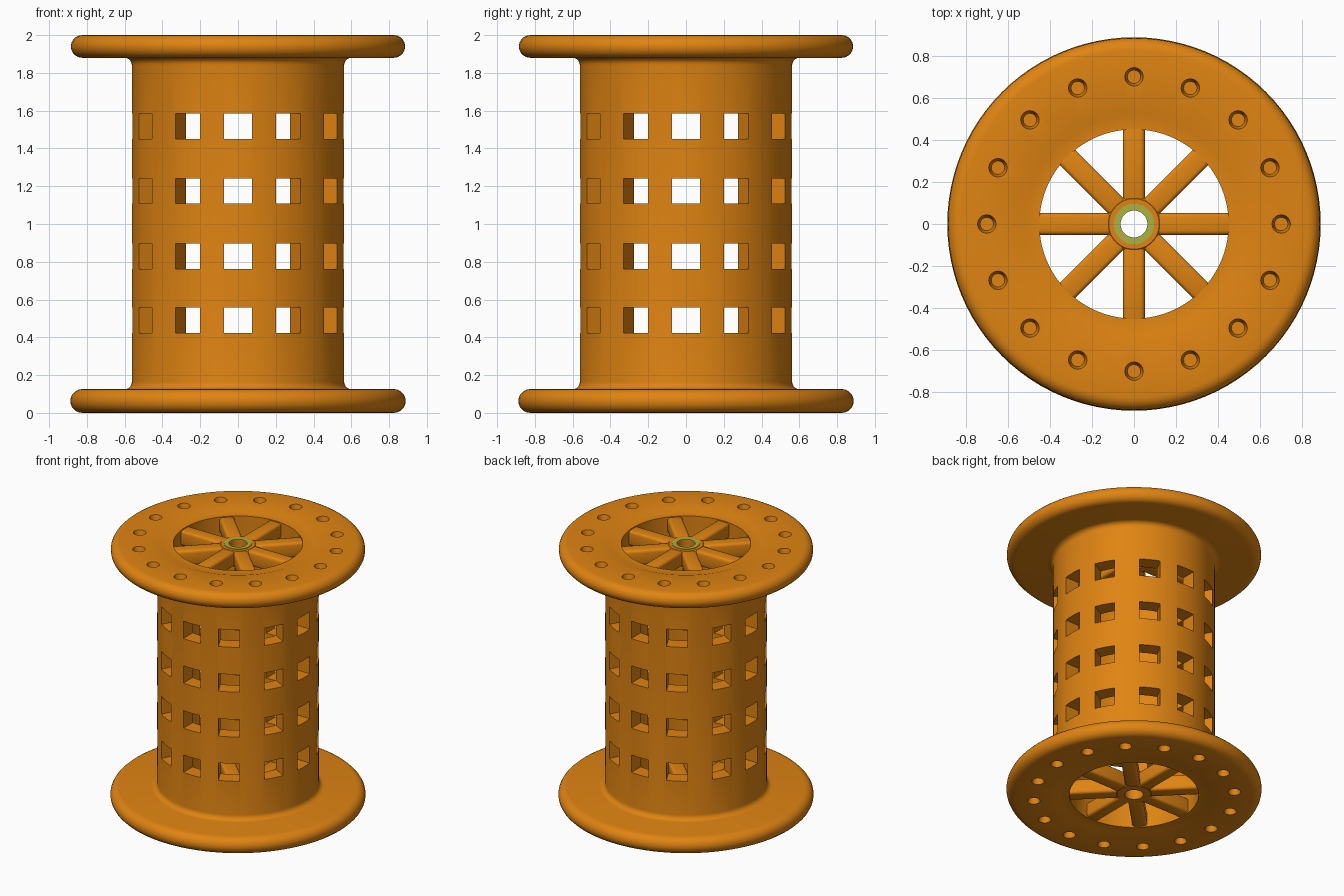
import bpy, bmesh, math
from mathutils import Matrix, Vector

if "Cube" in bpy.data.objects:
    bpy.data.objects.remove(bpy.data.objects["Cube"])


def material(name, rgb):
    m = bpy.data.materials.new(name)
    m.diffuse_color = (*rgb, 1)
    m.use_nodes = True
    m.node_tree.nodes["Principled BSDF"].inputs["Base Color"].default_value = m.diffuse_color
    return m


ORANGE = material("orange", (0.74, 0.23, 0.006))
OLIVE = material("olive green", (0.42, 0.44, 0.05))


def to_object(name, bm, mat):
    bmesh.ops.recalc_face_normals(bm, faces=bm.faces)
    me = bpy.data.meshes.new(name)
    bm.to_mesh(me)
    bm.free()
    ob = bpy.data.objects.new(name, me)
    bpy.context.collection.objects.link(ob)
    me.materials.append(mat)
    return ob


def lathe(name, profile, mat, n=96):
    """Revolve a closed (radius, z) profile around z."""
    bm = bmesh.new()
    rings = [[bm.verts.new((r * math.cos(2 * math.pi * i / n), r * math.sin(2 * math.pi * i / n), z))
              for r, z in profile] for i in range(n)]
    k = len(profile)
    for i in range(n):
        a, b = rings[i], rings[(i + 1) % n]
        for j in range(k):
            bm.faces.new((a[j], b[j], b[(j + 1) % k], a[(j + 1) % k]))
    return to_object(name, bm, mat)


def arc(cr, cz, rad, a0, a1, steps):
    return [(cr + rad * math.cos(math.radians(a0 + (a1 - a0) * i / steps)),
             cz + rad * math.sin(math.radians(a0 + (a1 - a0) * i / steps))) for i in range(steps + 1)]


def smooth(ob, angle=35):
    bpy.ops.object.select_all(action='DESELECT')
    ob.select_set(True)
    bpy.context.view_layer.objects.active = ob
    bpy.ops.object.shade_smooth_by_angle(angle=math.radians(angle))


# spool body: two rounded flanges and the hollow barrel as one profile
profile = [(0.45, 0.012), (0.515, 0.012), (0.55, 0.0)]
profile += arc(0.825, 0.063, 0.063, -90, 90, 10)
profile += arc(0.60, 0.164, 0.038, 270, 180, 5)
profile += arc(0.60, 1.842, 0.038, 180, 90, 5)
profile += arc(0.825, 1.94, 0.06, -90, 90, 10)
profile += [(0.55, 2.0), (0.515, 1.988), (0.45, 1.988)]
body = lathe("spool_body", profile, ORANGE)

# cutters: barrel windows and flange dimples
bm = bmesh.new()
for quarter in range(4):
    for offset in (0, 28.5, 61.5):
        rot = Matrix.Rotation(math.radians(90 * quarter + offset), 4, 'Z')
        for z in (0.49, 0.83, 1.175, 1.518):
            bmesh.ops.create_cube(bm, size=1, matrix=rot @ Matrix.Translation((0.5, 0, z))
                                  @ Matrix.Diagonal((0.24, 0.146, 0.134, 1)))
for i in range(16):
    rot = Matrix.Rotation(math.radians(22.5 * i), 4, 'Z')
    for z, lo, hi in ((1.985, 0.032, 0.05), (0.015, 0.05, 0.032)):
        bmesh.ops.create_cone(bm, cap_ends=True, segments=16, radius1=lo, radius2=hi, depth=0.08,
                              matrix=rot @ Matrix.Translation((0.70, 0, z)))
cutter = to_object("hole_cutter", bm, ORANGE)
cutter.hide_render = True
mod = body.modifiers.new("holes", 'BOOLEAN')
mod.operation, mod.solver, mod.object = 'DIFFERENCE', 'EXACT', cutter
bpy.context.view_layer.objects.active = body
bpy.ops.object.modifier_apply(modifier="holes")
bpy.data.objects.remove(cutter)
smooth(body)

# wheel in each flange: eight spokes and a hub tube
for label, zc in (("top", 1.925), ("bottom", 0.075)):
    bm = bmesh.new()
    for i in range(8):
        rot = Matrix.Rotation(math.radians(45 * i), 4, 'Z')
        bmesh.ops.create_cube(bm, size=1, matrix=rot @ Matrix.Translation((0.275, 0, zc))
                              @ Matrix.Diagonal((0.38, 0.104, 0.115, 1)))
    bmesh.ops.bevel(bm, geom=bm.edges[:], offset=0.02, segments=3, profile=0.5, affect='EDGES')
    smooth(to_object(label + "_spokes", bm, ORANGE))
    lo, hi = zc - 0.06, zc + 0.06
    smooth(lathe(label + "_hub", [(0.065, lo), (0.12, lo), (0.135, lo + 0.015), (0.135, hi - 0.015),
                                  (0.12, hi), (0.065, hi)], ORANGE, 48))

# coloured ring around the top hub hole
lathe("hub_ring", [(0.064, 1.982), (0.096, 1.982), (0.096, 1.989), (0.064, 1.989)], OLIVE, 48)
